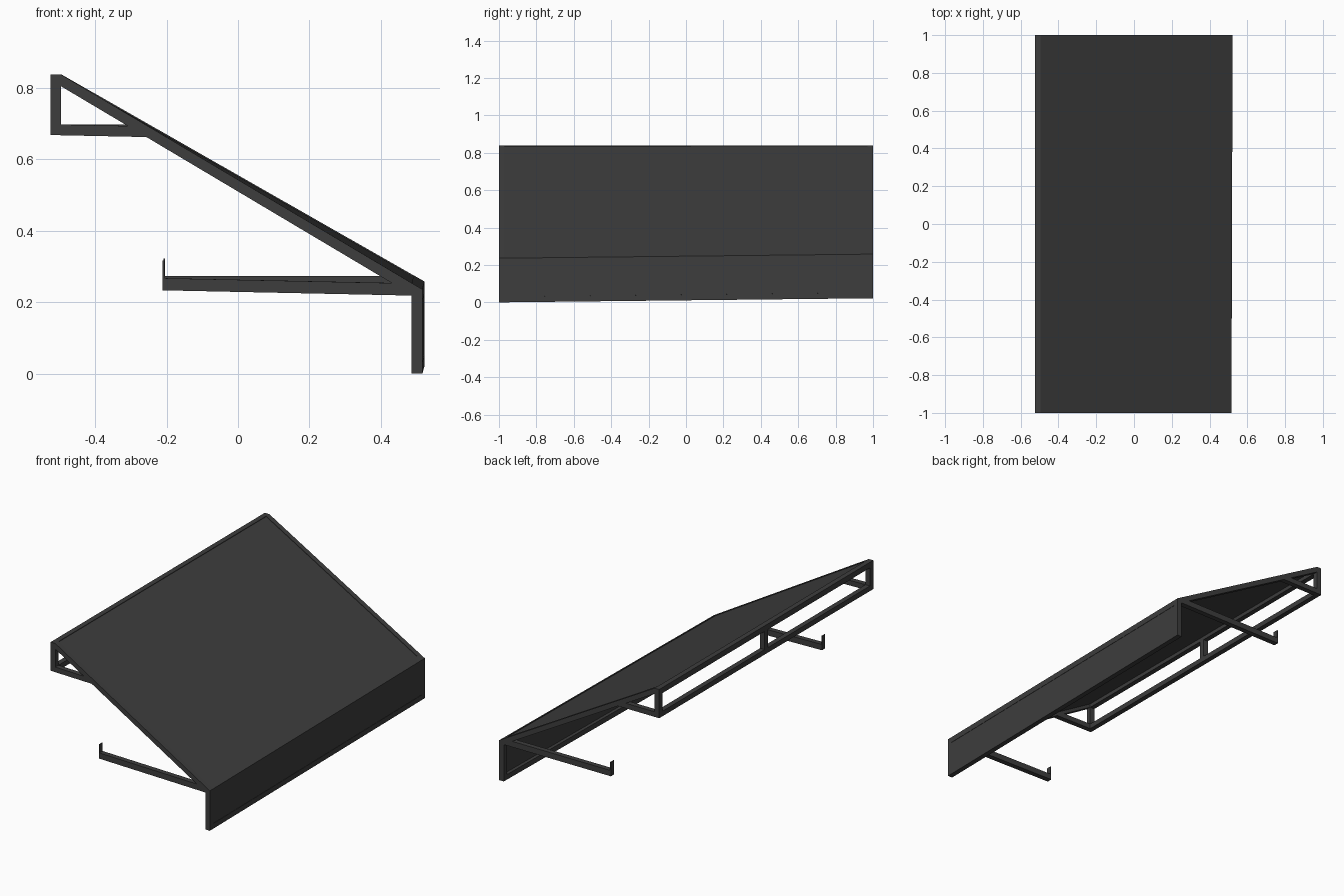
import bpy
import bmesh

old = bpy.data.objects.get("Cube")
if old:
    bpy.data.objects.remove(old, do_unlink=True)

charcoal = bpy.data.materials.new("charcoal")
charcoal.use_nodes = True
COLOUR = (0.047, 0.047, 0.047, 1)
charcoal.diffuse_color = COLOUR
charcoal.node_tree.nodes["Principled BSDF"].inputs["Base Color"].default_value = COLOUR

T = 0.03                        # tube width
WALL, FRONT = -0.525, 0.522     # outer faces in x
TOP, FOLD, HEM = 0.838, 0.258, 0.022
RAIL_Z = 0.668                  # underside of the wall frame
ARM_Z = 0.24
SLOPE = (FOLD - TOP) / (FRONT - WALL - T)
DROP = 0.033                    # vertical depth of the sloping tubes


def roof(x, down=0.0):
    """Height of the sloping plane, lowered by down."""
    return TOP + SLOPE * (x - WALL - T) - down


def roof_x(z, down=0.0):
    return WALL + T + (z + down - TOP) / SLOPE


def settle(x, y, z):
    """The awning hangs slightly lower at its front outer corner."""
    f = max(0, min(1, (x - WALL) / (FRONT - WALL))) * (1 - y) / 2
    return x - 0.006 * f, y, z - 0.022 * f


def prism(name, profile, y0, y1):
    """Extrude an x-z outline from y0 to y1."""
    bm = bmesh.new()
    ends = [[bm.verts.new(settle(x, y, z)) for x, z in profile] for y in (y0, y1)]
    for ring in ends:
        bm.faces.new(ring)
    n = len(profile)
    for i in range(n):
        j = (i + 1) % n
        bm.faces.new((ends[0][i], ends[0][j], ends[1][j], ends[1][i]))
    bmesh.ops.recalc_face_normals(bm, faces=bm.faces[:])
    mesh = bpy.data.meshes.new(name)
    bm.to_mesh(mesh)
    bm.free()
    mesh.materials.append(charcoal)
    obj = bpy.data.objects.new(name, mesh)
    bpy.context.collection.objects.link(obj)
    return obj


def rect(x0, x1, z0, z1):
    return [(x0, z0), (x1, z0), (x1, z1), (x0, z1)]


inner_x = FRONT - T
wall_in = WALL + T

# Side frames: sloping rail, wall triangle, valance post, arm and hook
for side, y0, y1 in (("right", -1, -1 + T), ("left", 1 - T, 1)):
    prism(side + "_slope_rail",
          [(wall_in, TOP), (FRONT, FOLD), (FRONT, roof(FRONT, DROP)),
           (wall_in, roof(wall_in, DROP))], y0, y1)
    prism(side + "_wall_post", rect(WALL, wall_in, RAIL_Z, TOP), y0, y1)
    prism(side + "_triangle_rail",
          [(wall_in, RAIL_Z), (roof_x(RAIL_Z, DROP), RAIL_Z),
           (roof_x(RAIL_Z + T, DROP), RAIL_Z + T), (wall_in, RAIL_Z + T)], y0, y1)
    prism(side + "_valance_post",
          [(inner_x, HEM), (FRONT, HEM), (FRONT, FOLD), (inner_x, roof(inner_x))],
          y0, y1)
    prism(side + "_support_arm",
          [(-0.205, ARM_Z), (inner_x, ARM_Z), (inner_x, roof(inner_x, 0.005)),
           (roof_x(ARM_Z + 0.034), ARM_Z + 0.034), (-0.205, ARM_Z + 0.034)], y0, y1)
    prism(side + "_arm_hook", rect(-0.209, -0.204, ARM_Z, 0.323), y0, y1)

# Wall frame across the width
a, b = -1 + T, 1 - T
prism("wall_top_rail",
      [(WALL, TOP), (wall_in, TOP), (wall_in, roof(wall_in, DROP)),
       (WALL, roof(wall_in, DROP))], a, b)
prism("wall_bottom_rail", rect(WALL, wall_in, RAIL_Z, RAIL_Z + T), a, b)
prism("wall_middle_post",
      rect(WALL, wall_in, RAIL_Z + T, roof(wall_in, DROP)), -T / 2, T / 2)

# Front rails across the width
prism("fold_rail",
      [(inner_x, roof(inner_x)), (FRONT, FOLD), (FRONT, FOLD - DROP),
       (inner_x, FOLD - DROP)], a, b)
prism("hem_rail", rect(inner_x, FRONT, HEM, HEM + T), a, b)

# Covers set just inside the frame
prism("sloping_cover",
      [(x, roof(x, d)) for x, d in
       ((wall_in, 0.003), (inner_x, 0.003), (inner_x, 0.011), (wall_in, 0.011))],
      a, b)
prism("valance_cover",
      rect(FRONT - 0.01, FRONT - 0.002, HEM + T, FOLD - DROP), a, b)
